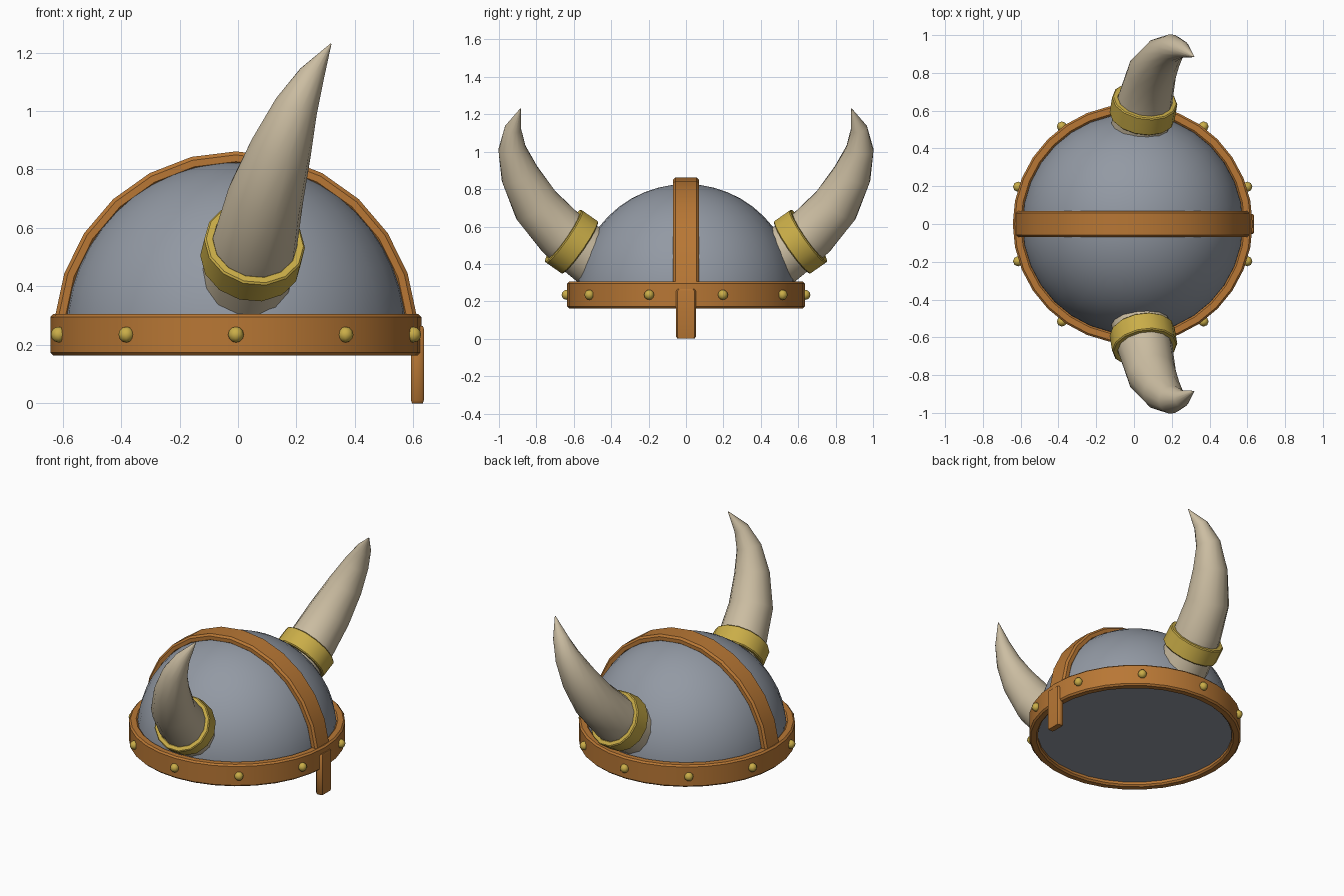
import bpy, bmesh, math
from mathutils import Vector

if "Cube" in bpy.data.objects:
    bpy.data.objects.remove(bpy.data.objects["Cube"])

CX = -0.007  # helmet axis, offset so the nose guard keeps the model centred


def material(name, rgb):
    m = bpy.data.materials.new(name)
    m.diffuse_color = (*rgb, 1)
    m.use_nodes = True
    m.node_tree.nodes["Principled BSDF"].inputs["Base Color"].default_value = m.diffuse_color
    return m


STEEL = material("steel grey", (0.29, 0.32, 0.37))
LEATHER = material("brown leather", (0.48, 0.185, 0.035))
BRASS = material("brass", (0.59, 0.42, 0.065))
BONE = material("bone", (0.60, 0.51, 0.36))


def finish(name, bm, mat, angle=40):
    bmesh.ops.remove_doubles(bm, verts=bm.verts, dist=1e-5)
    bmesh.ops.recalc_face_normals(bm, faces=bm.faces)
    me = bpy.data.meshes.new(name)
    bm.to_mesh(me)
    bm.free()
    me.materials.append(mat)
    ob = bpy.data.objects.new(name, me)
    bpy.context.collection.objects.link(ob)
    bpy.ops.object.select_all(action='DESELECT')
    ob.select_set(True)
    bpy.context.view_layer.objects.active = ob
    bpy.ops.object.shade_smooth_by_angle(angle=math.radians(angle))
    return ob


def loft(name, rings, mat, loop=False, angle=40):
    """Skin closed rings of points; loop joins last to first, else ends are capped."""
    bm = bmesh.new()
    vs = [[bm.verts.new(p) for p in r] for r in rings]
    n = len(vs[0])
    pairs = list(zip(vs, vs[1:])) + ([(vs[-1], vs[0])] if loop else [])
    for a, b in pairs:
        for i in range(n):
            j = (i + 1) % n
            bm.faces.new((a[i], a[j], b[j], b[i]))
    if not loop:
        bm.faces.new(vs[0])
        bm.faces.new(vs[-1])
    return finish(name, bm, mat, angle)


def circle(c, axis, r, n):
    """Ring of n points around an axis."""
    axis = Vector(axis).normalized()
    u = Vector((1, 0, 0))
    u = (u - axis * u.dot(axis)).normalized()
    v = axis.cross(u)
    return [Vector(c) + r * (u * math.cos(t) + v * math.sin(t))
            for t in (2 * math.pi * i / n for i in range(n))]


def chamfered(a0, a1, b0, b1, c):
    """Chamfered rectangle profile."""
    return [(a0 + c, b0), (a1 - c, b0), (a1, b0 + c), (a1, b1 - c),
            (a1 - c, b1), (a0 + c, b1), (a0, b1 - c), (a0, b0 + c)]


def hoop(name, c, axis, profile, n, mat):
    """Revolve a closed (radius, height) profile around an axis."""
    c, axis = Vector(c), Vector(axis).normalized()
    rings = [circle(c + axis * h, axis, r, n) for r, h in profile]
    return loft(name, rings, mat, loop=True)


# Steel dome, closed just above the lower edge of the band
R, ZC = 0.587, 0.24
dome = [circle((CX, 0, 0.19), (0, 0, 1), R, 32)]
for i in range(13):
    t = math.pi / 2 * i / 12
    dome.append(circle((CX, 0, ZC + R * math.sin(t)), (0, 0, 1),
                       max(R * math.cos(t), 0.002), 32))
loft("dome", dome, STEEL)

# Leather brow band
hoop("brow_band", (CX, 0, 0), (0, 0, 1),
     chamfered(0.582, 0.635, 0.163, 0.305, 0.01), 32, LEATHER)

# Leather crest strap over the crown, front to back along x
strap = []
for i in range(13):
    t = math.radians(5 + 170 * i / 12)
    strap.append([(CX + r * math.cos(t), y, ZC + r * math.sin(t))
                  for y, r in chamfered(-0.069, 0.069, 0.575, 0.622, 0.012)])
loft("crest_strap", strap, LEATHER)

# Nose guard hanging from the band
guard = chamfered(0.592, 0.636, -0.053, 0.053, 0.008)
gx, levels = 0.614, [(0, 0.85), (0.01, 1), (0.255, 1), (0.265, 0.85)]
loft("nose_guard", [[(gx + (x - gx) * s, y * s, z) for x, y in guard]
                    for z, s in levels], LEATHER)

# Ten brass rivets around the band
for k in range(10):
    t = math.radians(-90 + 36 * k)
    bm = bmesh.new()
    bmesh.ops.create_uvsphere(bm, u_segments=8, v_segments=6, radius=0.027)
    bmesh.ops.translate(bm, verts=bm.verts,
                        vec=(CX + 0.638 * math.cos(t), 0.638 * math.sin(t), 0.235))
    finish("rivet_%d" % (k + 1), bm, BRASS, 60)

# Curved horns with brass collars: x, distance to the side, z, radius
HORN = [(0.03, 0.49, 0.428, 0.157), (0.05, 0.612, 0.519, 0.15),
        (0.062, 0.67, 0.567, 0.144), (0.095, 0.80, 0.711, 0.131),
        (0.149, 0.888, 0.877, 0.105), (0.20, 0.93, 1.016, 0.075),
        (0.253, 0.925, 1.125, 0.045), (0.318, 0.885, 1.23, 0.002)]
for side, s in (("left", 1), ("right", -1)):
    pts = [Vector((x, s * y, z)) for x, y, z, r in HORN]
    rings = []
    for i, p in enumerate(pts):
        axis = pts[min(i + 1, len(pts) - 1)] - pts[max(i - 1, 0)]
        rings.append(circle(p, axis, HORN[i][3], 14))
    loft(side + "_horn", rings, BONE, angle=60)
    hoop(side + "_horn_collar", (0.05, s * 0.612, 0.519), (0.14, s * 0.82, 0.57),
         chamfered(0.14, 0.174, -0.055, 0.055, 0.006), 14, BRASS)
